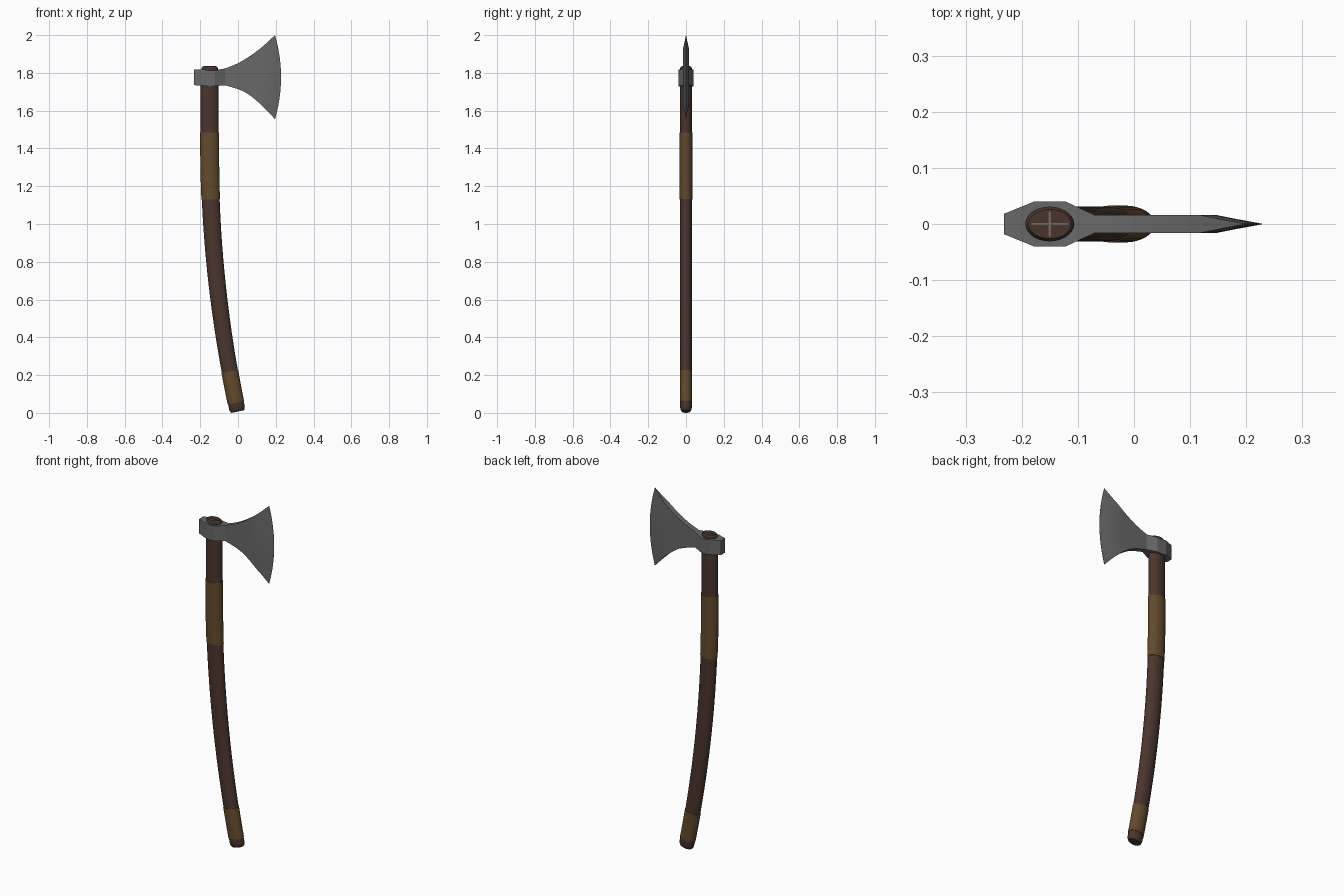
import bpy, bmesh, math
from mathutils import Vector

if "Cube" in bpy.data.objects:
    bpy.data.objects.remove(bpy.data.objects["Cube"])


def material(name, rgb):
    m = bpy.data.materials.new(name)
    m.diffuse_color = (*rgb, 1)
    m.use_nodes = True
    m.node_tree.nodes["Principled BSDF"].inputs["Base Color"].default_value = m.diffuse_color
    return m


WOOD = material("dark wood", (0.068, 0.036, 0.027))
LEATHER = material("brown leather", (0.122, 0.068, 0.026))
STEEL = material("grey steel", (0.14, 0.14, 0.14))


def finish(bm, name, mat, angle=30):
    bmesh.ops.recalc_face_normals(bm, faces=bm.faces)
    me = bpy.data.meshes.new(name)
    bm.to_mesh(me)
    bm.free()
    me.materials.append(mat)
    ob = bpy.data.objects.new(name, me)
    bpy.context.collection.objects.link(ob)
    bpy.ops.object.select_all(action='DESELECT')
    ob.select_set(True)
    bpy.context.view_layer.objects.active = ob
    bpy.ops.object.shade_smooth_by_angle(angle=math.radians(angle))
    return ob


def centre_x(z):
    # centre line of the curved handle
    return -0.15 + 0.15 * max(0.0, 1 - z / 1.4) ** 2


def tube(name, mat, rings, sides=28):
    # oval tube along the centre line; rings are (z, x radius, y radius)
    bm = bmesh.new()
    loops = []
    for z, rx, ry in rings:
        slope = (centre_x(z + 0.001) - centre_x(z)) / 0.001
        across = Vector((1, 0, -slope)).normalized()
        c = Vector((centre_x(z), 0, z))
        loops.append([bm.verts.new(c + across * rx * math.cos(a) + Vector((0, ry * math.sin(a), 0)))
                      for a in (2 * math.pi * i / sides for i in range(sides))])
    for a, b in zip(loops, loops[1:]):
        for i in range(sides):
            j = (i + 1) % sides
            bm.faces.new((a[i], a[j], b[j], b[i]))
    bm.faces.new(loops[0])
    bm.faces.new(loops[-1])
    return finish(bm, name, mat)


def radii(z, extra=0.0):
    t = min(z / 1.3, 1)
    return (z, 0.042 + 0.006 * t + extra, 0.0305 + 0.002 * t + extra)


def span(z0, z1, n):
    return [z0 + (z1 - z0) * i / n for i in range(n + 1)]


# handle with a rounded foot and a narrower top that pokes through the eye
tube("handle", WOOD,
     [(0.007, 0.033, 0.022), (0.012, 0.038, 0.027)]
     + [radii(z) for z in span(0.025, 1.735, 26)]
     + [(1.76, 0.043, 0.031), (1.826, 0.043, 0.031), (1.834, 0.038, 0.026)])

# leather wraps
for name, z0, z1, n in (("lower_grip_wrap", 0.055, 0.22, 4), ("upper_grip_wrap", 1.13, 1.485, 8)):
    tube(name, LEATHER, [radii(z, 0.002) for z in span(z0, z1, n)])

# axe head: stations of (x, bottom z, top z, half thickness, edge bulge)
stations = [(-0.232, 1.735, 1.818, 0.018, 0), (-0.178, 1.732, 1.817, 0.040, 0),
            (-0.150, 1.727, 1.812, 0.040, 0), (-0.122, 1.730, 1.814, 0.040, 0),
            (-0.070, 1.734, 1.823, 0.016, 0), (-0.035, 1.725, 1.836, 0.016, 0.004),
            (0.000, 1.714, 1.851, 0.016, 0.008), (0.035, 1.699, 1.871, 0.016, 0.014),
            (0.077, 1.671, 1.898, 0.016, 0.022), (0.117, 1.637, 1.928, 0.016, 0.030),
            (0.157, 1.597, 1.963, 0.008, 0.030), (0.196, 1.555, 2.000, 0.0006, 0.032)]
ROWS = 12
bm = bmesh.new()
loops = []
for x, lo, hi, y, bulge in stations:
    sheet = []
    for v in span(-1, 1, ROWS):
        sheet.append(Vector((x + bulge * (1 - v * v), y, lo + (hi - lo) * (v + 1) / 2)))
    mirrored = [Vector((p.x, -p.y, p.z)) for p in reversed(sheet)]
    loops.append([bm.verts.new(p) for p in sheet + mirrored])
for a, b in zip(loops, loops[1:]):
    for i in range(len(a)):
        j = (i + 1) % len(a)
        bm.faces.new((a[i], a[j], b[j], b[i]))
for loop in (loops[0], loops[-1]):
    for i in range(ROWS):
        bm.faces.new((loop[i], loop[i + 1], loop[-2 - i], loop[-1 - i]))
finish(bm, "axe_head", STEEL, 20)

# crossed wedges in the top of the handle
for name, sx, sy in (("long_wedge", 0.066, 0.004), ("cross_wedge", 0.004, 0.044)):
    bm = bmesh.new()
    bmesh.ops.create_cube(bm, size=1)
    for v in bm.verts:
        v.co = Vector((v.co.x * sx - 0.15, v.co.y * sy, v.co.z * 0.012 + 0.0 + 1.830))
    finish(bm, name, STEEL)
